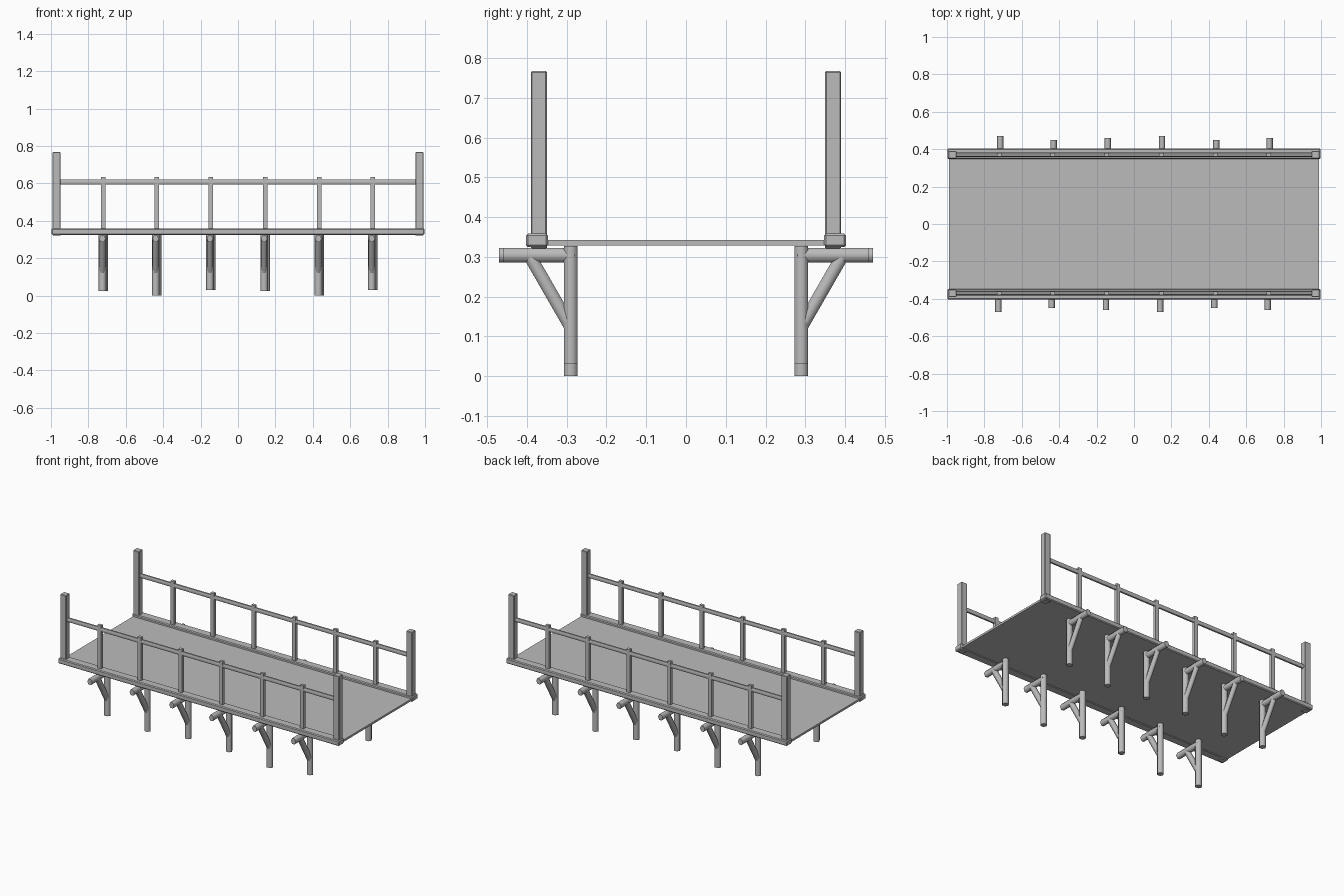
import bpy, bmesh, math
from mathutils import Vector

cube = bpy.data.objects.get("Cube")
if cube:
    bpy.data.objects.remove(cube, do_unlink=True)

grey = bpy.data.materials.new("plain grey")
grey.use_nodes = True
COLOR = (0.5, 0.5, 0.5, 1)
grey.diffuse_color = COLOR
grey.node_tree.nodes["Principled BSDF"].inputs["Base Color"].default_value = COLOR


def finish(name, bm, smooth=False):
    bmesh.ops.recalc_face_normals(bm, faces=bm.faces)
    mesh = bpy.data.meshes.new(name)
    bm.to_mesh(mesh)
    bm.free()
    mesh.materials.append(grey)
    if smooth:
        mesh.polygons.foreach_set("use_smooth", [True] * len(mesh.polygons))
        mesh.set_sharp_from_angle(angle=math.radians(65))
    obj = bpy.data.objects.new(name, mesh)
    bpy.context.scene.collection.objects.link(obj)
    return obj


def box(name, low, high, bevel=0):
    bm = bmesh.new()
    bmesh.ops.create_cube(bm, size=1)
    low, high = Vector(low), Vector(high)
    for v in bm.verts:
        v.co = (low + high) / 2 + v.co * (high - low)
    if bevel:
        bmesh.ops.bevel(bm, geom=bm.edges[:], offset=bevel, segments=1, affect='EDGES')
    return finish(name, bm)


def pole(name, start, end, wide, deep, side=(1, 0, 0)):
    """Six-sided log from start to end; its corners point along side."""
    start, end, side = Vector(start), Vector(end), Vector(side)
    across = (end - start).normalized().cross(side)
    bm = bmesh.new()
    rings = []
    for p in (start, end):
        ring = []
        for i in range(6):
            a = i * math.pi / 3
            offset = side * math.cos(a) * wide / 2
            offset += across * math.sin(a) * deep / math.sqrt(3)
            ring.append(bm.verts.new(p + offset))
        rings.append(ring)
        bm.faces.new(ring)
    for i in range(6):
        j = (i + 1) % 6
        bm.faces.new((rings[0][i], rings[0][j], rings[1][j], rings[1][i]))
    return finish(name, bm, True)


# Deck
box("deck", (-0.99, -0.36, 0.329), (0.99, 0.36, 0.342))

STATIONS = (-0.72, -0.435, -0.145, 0.145, 0.435, 0.72)
REACH = (0.47, 0.448, 0.46)
BOTTOM = (0.024, 0, 0.03)

for s, label in ((-1, "front"), (1, "back")):
    y = s * 0.37
    # Edge beam, end posts and handrail
    box(label + "_edge_beam", (-0.998, s * 0.375 - 0.028, 0.325),
        (0.998, s * 0.375 + 0.028, 0.358), 0.005)
    for x, end in ((-0.97, "right"), (0.97, "left")):
        box(f"{label}_{end}_post", (x - 0.021, y - 0.02, 0.32),
            (x + 0.021, y + 0.02, 0.767), 0.003)
    pole(label + "_handrail", (-0.96, y, 0.607), (0.96, y, 0.607), 0.022, 0.025, (0, 1, 0))

    for i, sx in enumerate(STATIONS):
        # Baluster
        box(f"{label}_baluster_{i + 1}", (sx - 0.012, y - 0.01, 0.335),
            (sx + 0.012, y + 0.01, 0.635))
        # Support bracket: leg, outward arm and diagonal brace
        x = sx + s * 0.005
        k = i % 3
        pole(f"{label}_leg_{i + 1}", (x, s * 0.29, BOTTOM[k]),
             (x, s * 0.29, 0.327), 0.042, 0.035)
        pole(f"{label}_arm_{i + 1}", (x, s * 0.28, 0.304),
             (x, s * REACH[k], 0.304), 0.034, 0.036)
        pole(f"{label}_brace_{i + 1}", (x, s * 0.293, 0.128),
             (x, s * 0.392, 0.3), 0.032, 0.032)
